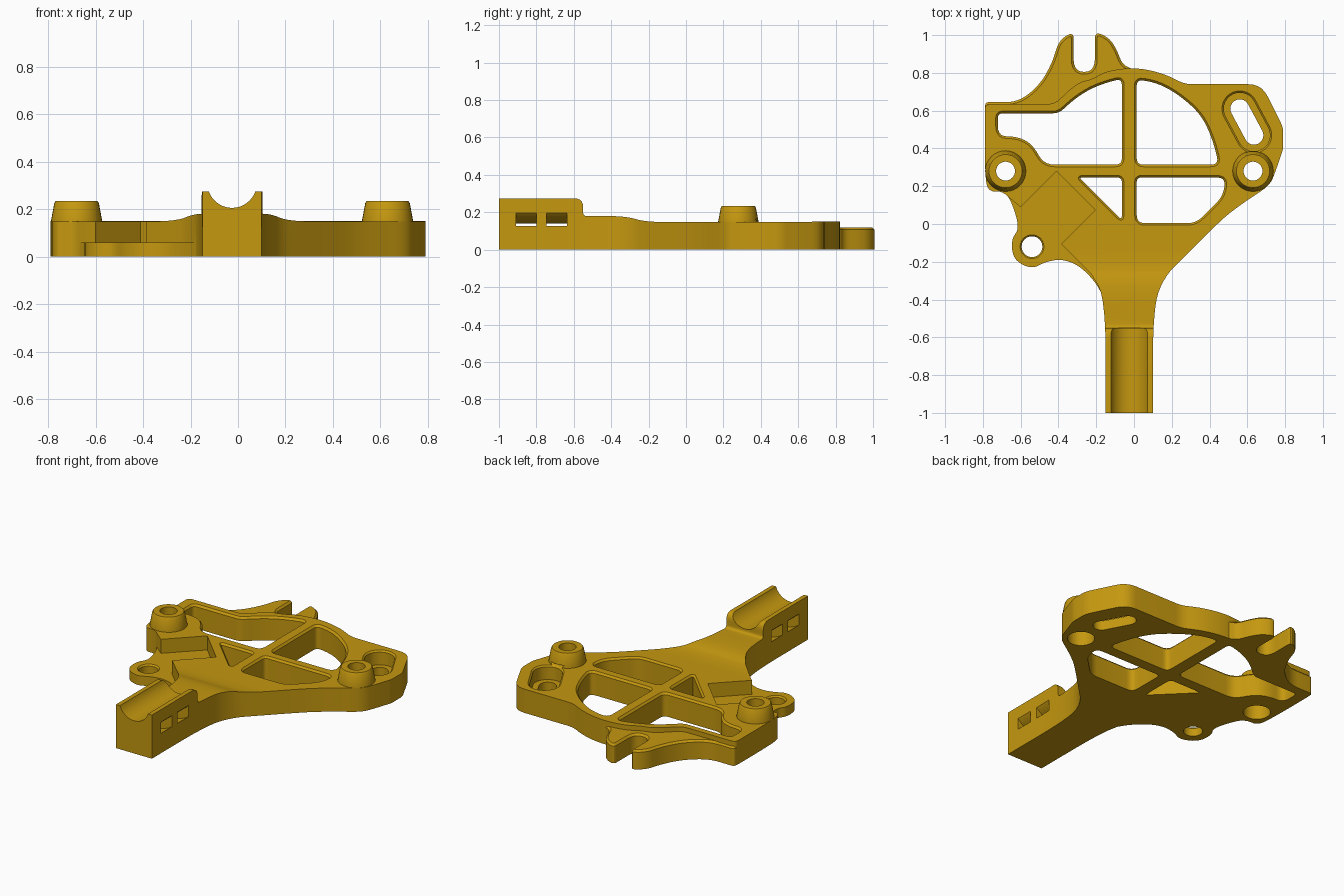
import bpy, bmesh, math
from mathutils import Vector

if "Cube" in bpy.data.objects:
    bpy.data.objects.remove(bpy.data.objects["Cube"])

gold = bpy.data.materials.new("amber plastic")
gold.diffuse_color = (0.56, 0.315, 0.005, 1)
gold.use_nodes = True
gold.node_tree.nodes["Principled BSDF"].inputs["Base Color"].default_value = gold.diffuse_color


def soften(points, steps=5):
    """Closed outline; each (x, y, d) corner is rounded d along its edges (no d = fully)."""
    out = []
    n = len(points)
    for i, p in enumerate(points):
        a, b, c = (Vector(points[k % n][:2]) for k in (i - 1, i, i + 1))
        d = p[2] if len(p) > 2 else 9
        if d == 0:
            out.append(b)
            continue
        s = b + (a - b).normalized() * min(d, (a - b).length / 2)
        e = b + (c - b).normalized() * min(d, (c - b).length / 2)
        for k in range(steps + 1):
            t = k / steps
            out.append(s * (1 - t) ** 2 + b * 2 * t * (1 - t) + e * t * t)
    clean = [p for i, p in enumerate(out) if (p - out[i - 1]).length > 1e-4]
    area = sum(clean[i - 1].cross(p) for i, p in enumerate(clean))
    return clean if area > 0 else clean[::-1]


def grow(pts, d):
    res = []
    for i, p in enumerate(pts):
        e1, e2 = (p - pts[i - 1]).normalized(), (pts[(i + 1) % len(pts)] - p).normalized()
        n1, n2 = Vector((e1.y, -e1.x)), Vector((e2.y, -e2.x))
        m = (n1 + n2).normalized()
        res.append(p + m * d / max(0.5, m.dot(n1)))
    return res


def loft(name, pts, levels, axis="z"):
    """Stack one outline at (height, growth) levels; axis x reads the outline as (y, z)."""
    bm = bmesh.new()
    rings = []
    for h, g in levels:
        ring = grow(pts, g) if g else pts
        rings.append([bm.verts.new((p.x, p.y, h) if axis == "z" else (h, p.x, p.y)) for p in ring])
    n = len(pts)
    bm.faces.new(rings[0][::-1])
    bm.faces.new(rings[-1])
    for lo, hi in zip(rings, rings[1:]):
        for i in range(n):
            bm.faces.new((lo[i], lo[(i + 1) % n], hi[(i + 1) % n], hi[i]))
    bmesh.ops.recalc_face_normals(bm, faces=bm.faces)
    mesh = bpy.data.meshes.new(name)
    bm.to_mesh(mesh)
    bm.free()
    mesh.materials.append(gold)
    ob = bpy.data.objects.new(name, mesh)
    bpy.context.collection.objects.link(ob)
    return ob


def capsule(a, b, r, n=16):
    """Circle when a == b, otherwise a slot outline."""
    a, b = Vector(a), Vector(b)
    t = math.atan2(*(b - a).yx) if a != b else 0
    pts = []
    for c, t0 in ((b, t - math.pi / 2), (a, t + math.pi / 2)):
        for k in range(n + (a != b)):
            w = t0 + math.pi * k / n
            pts.append(c + Vector((math.cos(w), math.sin(w))) * r)
    return pts


def combine(target, tool, op):
    m = target.modifiers.new(op, "BOOLEAN")
    m.operation, m.object, m.solver = op, tool, "EXACT"
    bpy.context.view_layer.objects.active = target
    bpy.ops.object.modifier_apply(modifier=m.name)
    bpy.data.objects.remove(tool)


# Main body: side profile trimmed by the plan outline
side = soften([(-1.1, 0, 0), (-1.1, .275, 0), (-.55, .275, .05), (-.55, .18, .02), (-.32, .18, .1),
               (-.22, .148, .1), (.95, .15, 0), (.95, 0, 0)])
body = loft("bracket_body", side, [(-1, 0), (1, 0)], "x")
plan = soften([
    (-.15, -1, 0), (.10, -1, 0), (.10, -.44), (.16, -.28), (.26, -.18), (.41, -.03), (.5, .055),
    (.62, .14), (.72, .205), (.75, .28, .05), (.79, .40, .02), (.79, .51, .03), (.675, .74, .07),
    (.27, .74, .04), (.15, .80), (0, .83), (-.15, .81), (-.22, .765), (-.30, .75), (-.42, .635, .04),
    (-.79, .635, .03), (-.79, .25), (-.77, .17), (-.70, .175), (-.65, .13), (-.60, .09, 0),
    (-.41, .28, 0), (-.205, .075, 0), (-.385, -.105, 0), (-.23, -.26, .02), (-.15, -.39)])
combine(body, loft("plan", plan, [(-.1, 0), (.5, 0)]), "INTERSECT")

# Low ledge with the screw ear
ledge = soften([
    (-.70, .18), (-.66, .14), (-.625, .05), (-.61, -.03), (-.65, -.08), (-.64, -.19), (-.54, -.24),
    (-.47, -.2), (-.38, -.185), (-.29, -.22), (-.21, -.30), (-.17, -.37, .02), (-.1, -.35, 0),
    (-.1, .15, 0), (-.3, .3, 0), (-.5, .3, 0)])
combine(body, loft("ledge", ledge, [(0, 0), (.06, 0)]), "UNION")

# Rear fork with a rounded notch
fork = soften([
    (0, .822), (-.06, .84), (-.09, .92), (-.13, .985), (-.207, 1.02, .04), (-.207, .805, .07),
    (-.32, .805, .07), (-.32, 1.02, .04), (-.40, .97), (-.43, .86), (-.49, .75), (-.57, .675),
    (-.64, .645, .04), (-.788, .645, .02), (-.788, .5, 0), (-.4, .5, 0), (-.1, .6, 0), (0, .7, 0)])
combine(body, loft("fork", fork, [(0, 0), (.108, 0), (.12, -.012)]), "UNION")

# Tapered screw bosses
BOSSES = [(-.68, .28), (.63, .28)]
for c in BOSSES:
    ring = capsule(c, c, .108)
    combine(body, loft("boss", ring, [(0, 0), (.15, 0), (.225, -.014), (.235, -.02)]), "UNION")

# Lightening windows with chamfered rims
windows = [
    [(-.725, .59, .03), (-.40, .59, .03), (-.30, .68), (-.19, .74), (-.06, .775, .04), (-.06, .31, .04),
     (-.48, .31, .06), (-.54, .42), (-.62, .46), (-.725, .46, .06)],
    [(.01, .77, .04), (.13, .75), (.25, .68), (.36, .58), (.42, .45), (.455, .31, .05), (.01, .31, .04)],
    [(.01, .25, .03), (.49, .25, .05), (.475, .145, .05), (.33, 0, .05), (.01, 0, .05)],
    [(-.06, .25, .03), (-.30, .25, .03), (-.06, .01, .04)]]
for w in windows:
    cut = loft("window", soften(w), [(-.1, -.004), (.137, -.004), (.163, .02)])
    combine(body, cut, "DIFFERENCE")

# Screw holes, counterbored from underneath below the bosses
for c in BOSSES:
    combine(body, loft("hole", capsule(c, c, .05), [(-.1, 0), (.4, 0)]), "DIFFERENCE")
    combine(body, loft("bore", capsule(c, c, .078), [(-.1, 0), (.11, 0)]), "DIFFERENCE")
ear = (-.54, -.12)
combine(body, loft("hole", capsule(ear, ear, .055), [(-.1, 0), (.05, 0), (.07, .016)]), "DIFFERENCE")

# Adjustment slot in a recess
A, B = (.56, .61), (.635, .47)
combine(body, loft("recess", capsule(A, B, .085), [(.06, 0), (.14, 0), (.165, .025)]), "DIFFERENCE")
combine(body, loft("slot", capsule(A, B, .05), [(-.1, 0), (.3, 0)]), "DIFFERENCE")


def along_y(ob, z):
    """Turn an upright cutter to run along the arm."""
    for v in ob.data.vertices:
        x, y, h = v.co
        v.co = (x - .025, h, y + z)
    ob.data.flip_normals()
    return ob


# Half-round cradle on the arm
o = (0, 0)
combine(body, along_y(loft("cradle", capsule(o, o, .1036, 24), [(-1.1, 0), (-.5, 0)]), .309), "DIFFERENCE")

# Curved strap tunnels passing under the cradle
arc = [(r, k) for r, ks in ((.222, range(17)), (.169, range(16, -1, -1))) for k in ks]
band = [Vector((r * math.cos(w), r * math.sin(w))) for r, k in arc
        for w in [math.radians(200 + k * 140 / 16)]]
for y in (-.91, -.745):
    combine(body, along_y(loft("tunnel", band, [(y, 0), (y + .11, 0)]), .309), "DIFFERENCE")

bpy.ops.object.select_all(action="DESELECT")
body.select_set(True)
bpy.context.view_layer.objects.active = body
bpy.ops.object.shade_smooth_by_angle(angle=math.radians(28))
